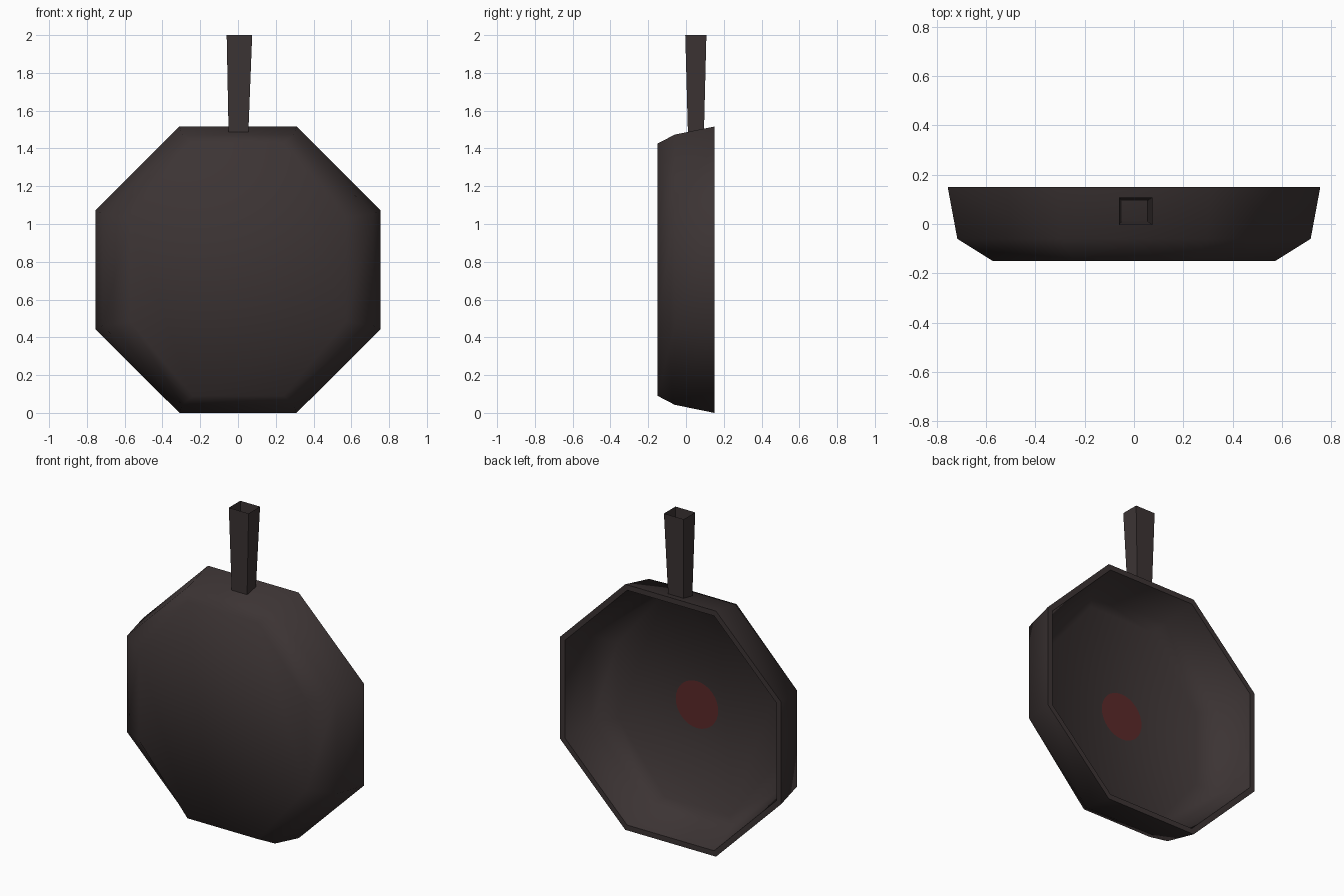
import bpy, bmesh, math

if "Cube" in bpy.data.objects:
    bpy.data.objects.remove(bpy.data.objects["Cube"])

CZ = 0.758  # height of the pan centre


def material(name, rgb):
    m = bpy.data.materials.new(name)
    m.diffuse_color = (*rgb, 1)
    m.use_nodes = True
    m.node_tree.nodes["Principled BSDF"].inputs["Base Color"].default_value = m.diffuse_color
    return m


iron = material("dark iron", (0.045, 0.034, 0.034))
red = material("red spot", (0.105, 0.022, 0.022))


def finish(bm, name, mat, angle=None):
    me = bpy.data.meshes.new(name)
    bm.to_mesh(me)
    bm.free()
    me.materials.append(mat)
    ob = bpy.data.objects.new(name, me)
    bpy.context.collection.objects.link(ob)
    if angle:
        bpy.ops.object.select_all(action='DESELECT')
        ob.select_set(True)
        bpy.context.view_layer.objects.active = ob
        bpy.ops.object.shade_smooth_by_angle(angle=math.radians(angle))
    return ob


def octagon(bm, y, ax, az, bx, bz):
    # ax, az: distance to the side and top edges; bx, bz: half lengths of those edges
    quarter = [(ax, bz), (bx, az), (-bx, az), (-ax, bz)]
    pts = quarter + [(-x, -z) for x, z in quarter]
    return [bm.verts.new((x, y, CZ + z)) for x, z in pts]


def bridge(bm, a, b):
    n = len(a)
    for i in range(n):
        j = (i + 1) % n
        bm.faces.new((a[i], a[j], b[j], b[i]))


# Pan: octagonal rings from the outer base, over the rim, down to the inner floor
bm = bmesh.new()
profile = [
    (-0.15, 0.572, 0.668, 0.24, 0.275),
    (-0.06, 0.716, 0.715, 0.295, 0.297),
    (0.15, 0.755, 0.758, 0.31, 0.315),
    (0.15, 0.722, 0.725, 0.297, 0.302),
    (-0.045, 0.675, 0.675, 0.275, 0.27),
    (-0.112, 0.545, 0.63, 0.22, 0.23),
]
rings = [octagon(bm, *p) for p in profile]
for a, b in zip(rings, rings[1:]):
    bridge(bm, a, b)
bm.faces.new(rings[0])
bm.faces.new(rings[-1])
bmesh.ops.recalc_face_normals(bm, faces=bm.faces)
finish(bm, "pan_body", iron, 48)

# Handle: hollow square tube, widening towards the open top
bm = bmesh.new()
tube = []
for z, x0, x1, y0, y1 in [(1.488, -0.05, 0.055, 0.01, 0.095),
                          (2.0, -0.06, 0.075, -0.004, 0.108)]:
    tube.append([bm.verts.new((x, y, z)) for x, y in
                 ((x0, y0), (x1, y0), (x1, y1), (x0, y1))])
bridge(bm, *tube)
finish(bm, "handle", iron)

# Red heat spot on the inner floor
bm = bmesh.new()
spot = [bm.verts.new((0.145 * math.cos(t), -0.107, CZ + 0.145 * math.sin(t)))
        for t in (-2 * math.pi * i / 32 for i in range(32))]
bm.faces.new(spot)
finish(bm, "heat_spot", red)
